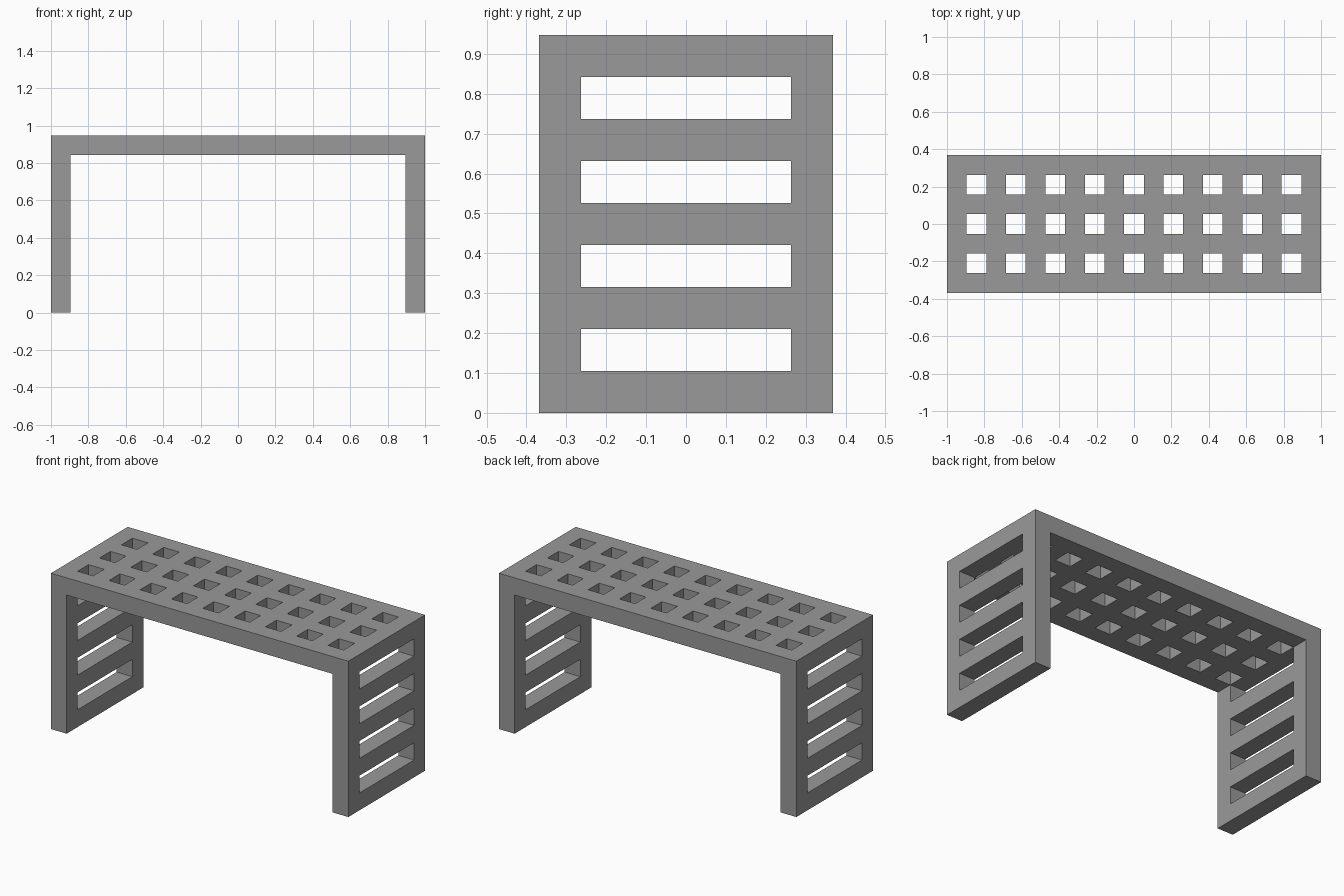
import bpy, bmesh
from mathutils import Vector

if "Cube" in bpy.data.objects:
    bpy.data.objects.remove(bpy.data.objects["Cube"])

# The bench sits on a square module: bar width = gap width = panel thickness
M = 2 / 19
NX, NY, NZ = 19, 7, 9


def solid(i, j, k):
    """True where the module cell is filled."""
    if not (0 <= i < NX and 0 <= j < NY and 0 <= k < NZ):
        return False
    if k == NZ - 1:                       # seat: 9 x 3 square holes
        return not (i % 2 and j % 2)
    if i in (0, NX - 1):                  # end panels: four wide slots
        return not (k % 2 and 0 < j < NY - 1)
    return False


def add_face(bm, cell, axis, side):
    """Add the outward quad on one side of a cell."""
    u, v = (axis + 1) % 3, (axis + 2) % 3
    corners = [(0, 0), (1, 0), (1, 1), (0, 1)]
    if side < 0:
        corners.reverse()
    verts = []
    for a, b in corners:
        p = list(cell)
        p[axis] += side > 0
        p[u] += a
        p[v] += b
        verts.append(bm.verts.new(
            Vector((p[0] - NX / 2, p[1] - NY / 2, p[2])) * M))
    bm.faces.new(verts)


# Bench shell: one seamless body, faces only where solid meets air
bm = bmesh.new()
for i in range(NX):
    for j in range(NY):
        for k in range(NZ):
            if not solid(i, j, k):
                continue
            for axis in range(3):
                for side in (-1, 1):
                    n = [i, j, k]
                    n[axis] += side
                    if not solid(*n):
                        add_face(bm, (i, j, k), axis, side)
bmesh.ops.remove_doubles(bm, verts=bm.verts, dist=M / 100)

mesh = bpy.data.meshes.new("slotted_bench")
bm.to_mesh(mesh)
bm.free()

# Plain grey finish
grey = bpy.data.materials.new("grey")
grey.diffuse_color = (0.32, 0.32, 0.32, 1)
grey.use_nodes = True
grey.node_tree.nodes["Principled BSDF"].inputs["Base Color"].default_value = grey.diffuse_color
mesh.materials.append(grey)

bench = bpy.data.objects.new("slotted_bench", mesh)
bpy.context.collection.objects.link(bench)
